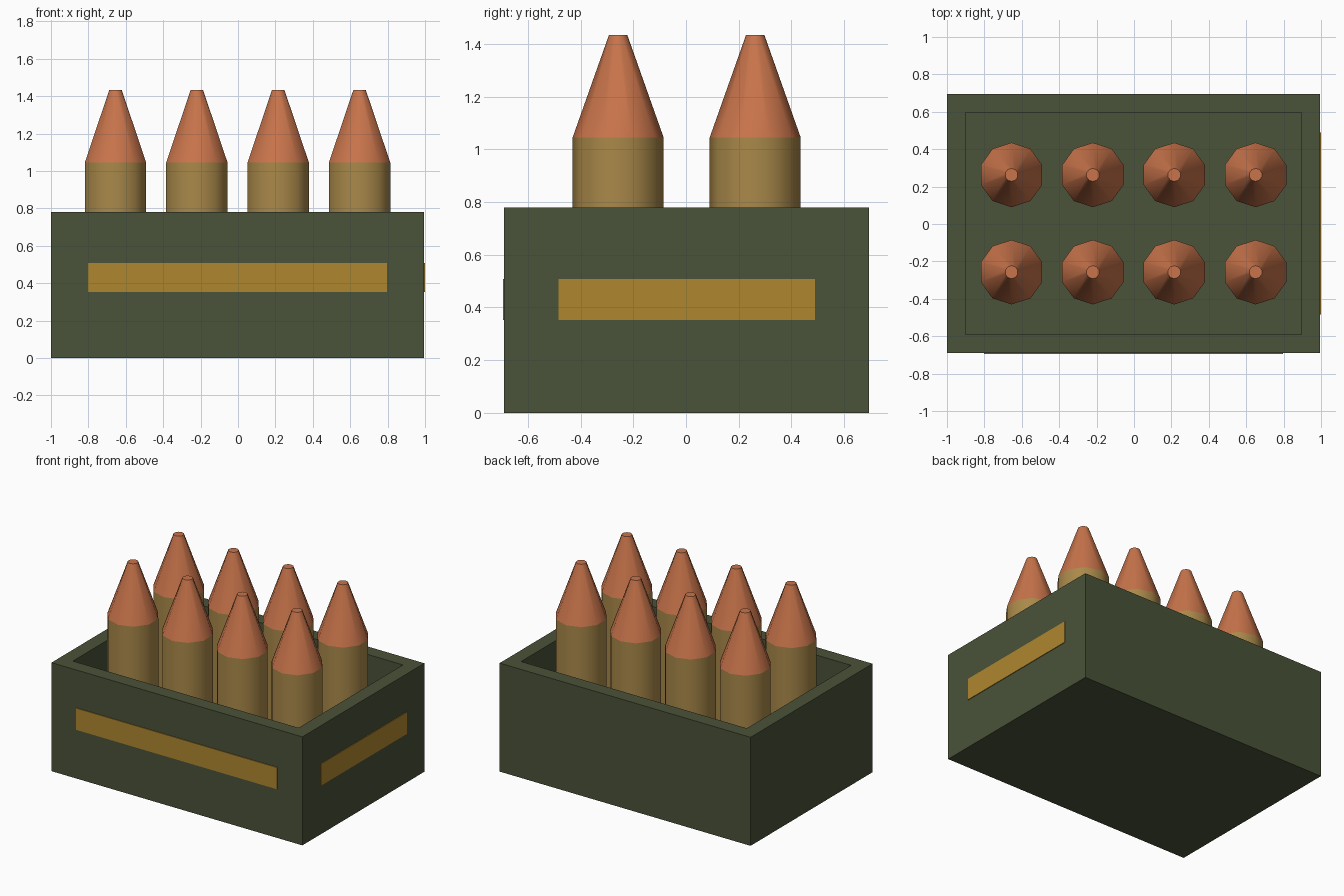
import bpy, bmesh, math
from mathutils import Matrix, Vector

cube = bpy.data.objects.get("Cube")
if cube:
    bpy.data.objects.remove(cube, do_unlink=True)


def material(name, rgb):
    m = bpy.data.materials.new(name)
    m.use_nodes = True
    color = (*rgb, 1.0)
    m.diffuse_color = color
    m.node_tree.nodes["Principled BSDF"].inputs["Base Color"].default_value = color
    return m


OLIVE = material("olive paint", (0.068, 0.085, 0.04))
YELLOW = material("ochre label", (0.43, 0.245, 0.029))
BRASS = material("brass", (0.4, 0.25, 0.068))
COPPER = material("copper", (0.58, 0.175, 0.07))


def finish(bm, name, mat):
    mesh = bpy.data.meshes.new(name)
    bm.to_mesh(mesh)
    bm.free()
    mesh.materials.append(mat)
    obj = bpy.data.objects.new(name, mesh)
    bpy.context.collection.objects.link(obj)
    return obj


def box(bm, low, high):
    low, high = Vector(low), Vector(high)
    mat = Matrix.Translation((low + high) / 2) @ Matrix.Diagonal((*(high - low), 1))
    return bmesh.ops.create_cube(bm, size=1, matrix=mat)["verts"]


def tapered(name, x, y, z0, z1, r0, r1, mat):
    bm = bmesh.new()
    bmesh.ops.create_cone(bm, cap_ends=True, segments=10, radius1=r0, radius2=r1,
                          depth=z1 - z0, matrix=Matrix.Translation((x, y, (z0 + z1) / 2)))
    obj = finish(bm, name, mat)
    bpy.ops.object.select_all(action="DESELECT")
    obj.select_set(True)
    bpy.context.view_layer.objects.active = obj
    bpy.ops.object.shade_smooth_by_angle(angle=math.radians(40))


CX, CY = -0.0025, 0.0025          # crate centre, offset by the labels
HX, HY, TOP = 0.9975, 0.6925, 0.78
WALL, FLOOR, PLATE = 0.1, 0.1, 0.005

# Open crate: inset the top face, then sink it to the floor
bm = bmesh.new()
box(bm, (CX - HX, CY - HY, 0), (CX + HX, CY + HY, TOP))
bm.normal_update()
top = max(bm.faces, key=lambda f: f.normal.z)
bmesh.ops.inset_region(bm, faces=[top], thickness=WALL, use_even_offset=True)
well = bmesh.ops.extrude_face_region(bm, geom=[top])["geom"]
bmesh.ops.translate(bm, vec=(0, 0, FLOOR - TOP),
                    verts=[v for v in well if isinstance(v, bmesh.types.BMVert)])
if top.is_valid:
    bmesh.ops.delete(bm, geom=[top], context="FACES_ONLY")
bmesh.ops.recalc_face_normals(bm, faces=bm.faces)
finish(bm, "crate", OLIVE)

# Painted label strips on the front and one end
bm = bmesh.new()
box(bm, (CX - 0.8, CY - HY - PLATE, 0.352), (CX + 0.8, CY - HY, 0.508))
finish(bm, "front_label", YELLOW)
bm = bmesh.new()
box(bm, (CX + HX, CY - 0.487, 0.352), (CX + HX + PLATE, CY + 0.487, 0.508))
finish(bm, "left_label", YELLOW)

# Two rows of four rounds
for row in range(2):
    for col in range(4):
        x = CX + (col - 1.5) * 0.435
        y = CY + (row - 0.5) * 0.52
        tapered(f"casing_{row}_{col}", x, y, FLOOR, 1.045, 0.1725, 0.1725, BRASS)
        tapered(f"tip_{row}_{col}", x, y, 1.045, 1.433, 0.1725, 0.035, COPPER)
